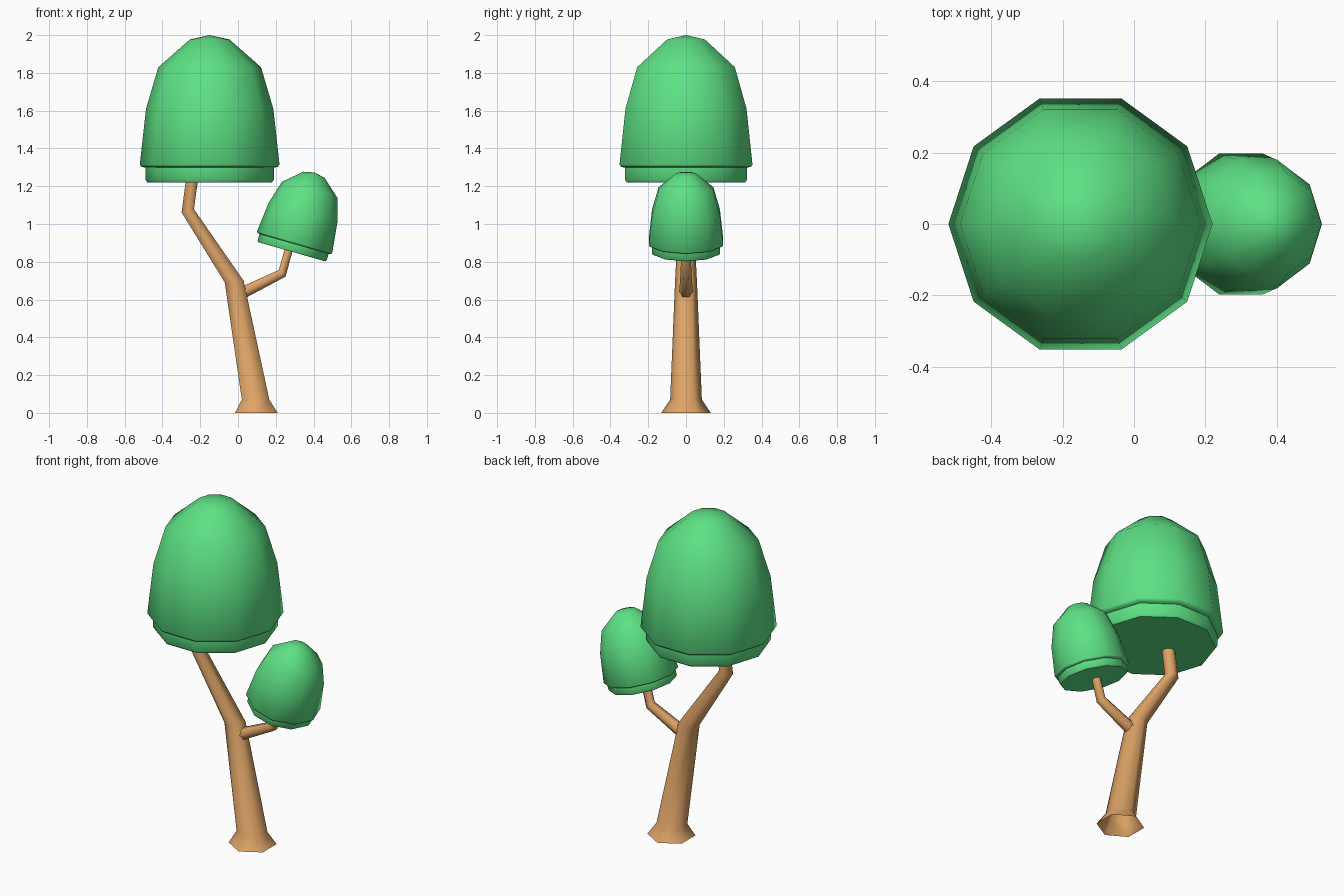
import bpy
import bmesh
import math
from mathutils import Matrix, Vector

cube = bpy.data.objects.get("Cube")
if cube:
    bpy.data.objects.remove(cube, do_unlink=True)


def make_material(name, colour):
    mat = bpy.data.materials.new(name)
    mat.use_nodes = True
    mat.diffuse_color = colour
    mat.node_tree.nodes["Principled BSDF"].inputs["Base Color"].default_value = colour
    return mat


leaf_green = make_material("leaf green", (0.11, 0.75, 0.23, 1))
bark_brown = make_material("bark brown", (0.73, 0.37, 0.135, 1))


def loft(name, rings, sides, start, mat, smooth, cap_start=True, cap_end=True):
    """Skin rings given as (x, z, radius, tilt towards +x in degrees)."""
    bm = bmesh.new()
    loops = []
    for x, z, radius, tilt in rings:
        turn = Matrix.Rotation(math.radians(tilt), 3, 'Y')
        loop = []
        for i in range(sides):
            a = start + math.tau * i / sides
            p = turn @ Vector((radius * math.cos(a), radius * math.sin(a), 0))
            loop.append(bm.verts.new(p + Vector((x, 0, z))))
        loops.append(loop)
    for low, high in zip(loops, loops[1:]):
        for i in range(sides):
            j = (i + 1) % sides
            bm.faces.new((low[i], low[j], high[j], high[i]))
    if cap_start:
        bm.faces.new(loops[0][::-1])
    if cap_end:
        bm.faces.new(loops[-1])
    bmesh.ops.remove_doubles(bm, verts=bm.verts, dist=0.0001)
    mesh = bpy.data.meshes.new(name)
    bm.to_mesh(mesh)
    bm.free()
    mesh.materials.append(mat)
    obj = bpy.data.objects.new(name, mesh)
    bpy.context.collection.objects.link(obj)
    bpy.ops.object.select_all(action='DESELECT')
    obj.select_set(True)
    bpy.context.view_layer.objects.active = obj
    bpy.ops.object.shade_smooth_by_angle(angle=math.radians(smooth))
    return obj


# Trunk: flared open foot, leaning stem and a bent top
trunk = [(0.097, 0, 0.131, 0), (0.093, 0.07, 0.084, 0), (-0.02, 0.695, 0.058, -5),
         (-0.266, 1.07, 0.039, -15), (-0.24, 1.26, 0.037, 8)]
loft("trunk", trunk, 6, math.pi / 6, bark_brown, 65, cap_start=False)

# Side branch with an elbow
branch = [(0.025, 0.636, 0.036, 63), (0.234, 0.739, 0.029, 45), (0.27, 0.87, 0.025, 16)]
loft("branch", branch, 6, math.pi / 6, bark_brown, 65)

# Crown profile: height above the underside, radius
crown_profile = [(0, 0.33), (0.015, 0.34), (0.078, 0.34), (0.083, 0.362), (0.095, 0.37),
                 (0.39, 0.337), (0.61, 0.272), (0.757, 0.105)]


def crown(name, x, z, size, tilt):
    a = math.radians(tilt)
    rings = [(x + size * h * math.sin(a), z + size * h * math.cos(a), size * r, tilt)
             for h, r in crown_profile + [(0.78, 0.00001)]]
    loft(name, rings, 10, 0, leaf_green, 50, cap_end=False)


crown("large_crown", -0.15, 1.22, 1, 0)
crown("small_crown", 0.285, 0.853, 0.56, 16)
